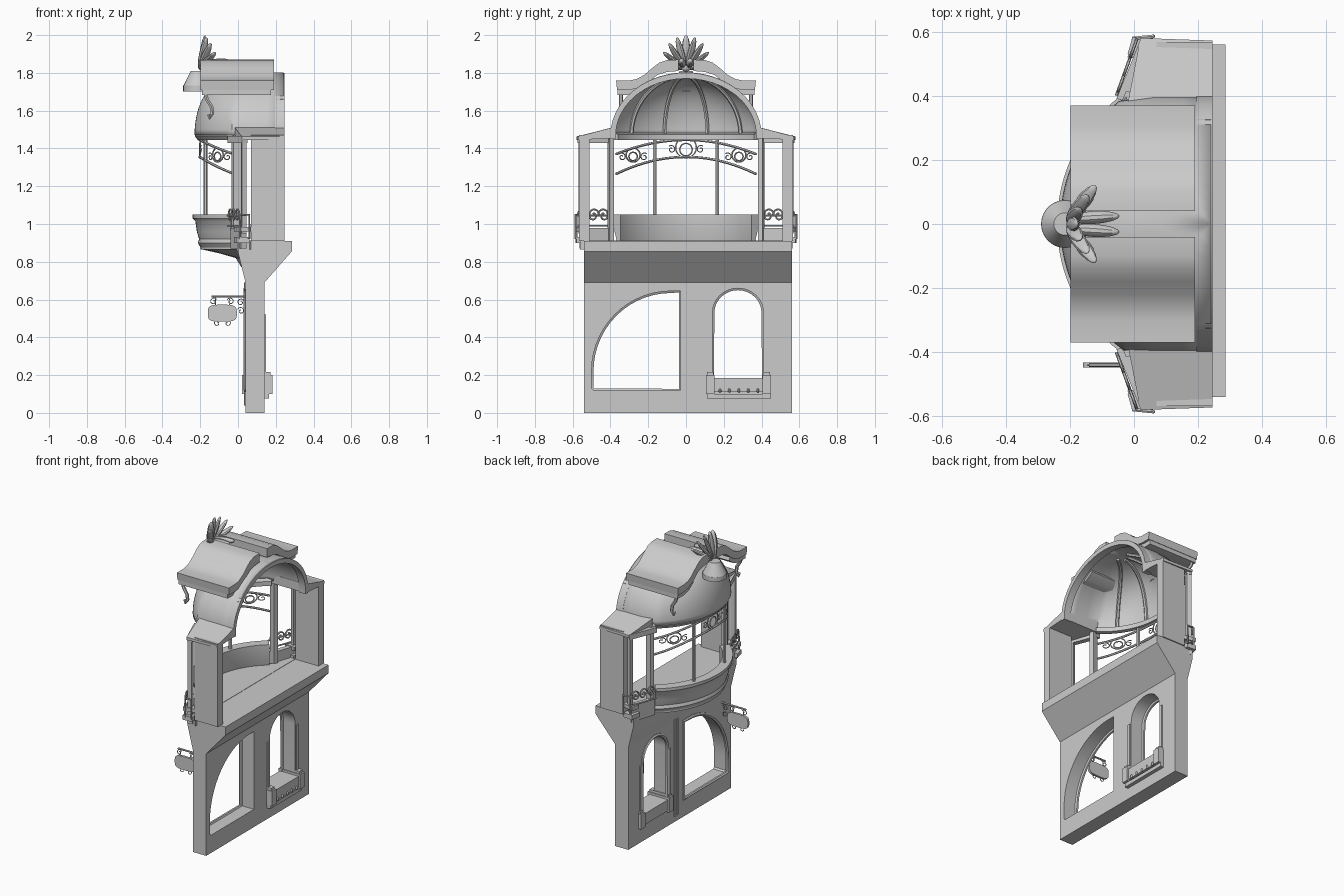
import bpy, bmesh
from math import sin, cos, pi, radians, sqrt, asin
from mathutils import Matrix, Vector

if "Cube" in bpy.data.objects:
    bpy.data.objects.remove(bpy.data.objects["Cube"])

YZ = Matrix(((0, 0, 1, 0), (1, 0, 0, 0), (0, 1, 0, 0), (0, 0, 0, 1)))   # profile in y-z, depth along x
XZ = Matrix(((1, 0, 0, 0), (0, 0, -1, 0), (0, 1, 0, 0), (0, 0, 0, 1)))  # profile in x-z, depth along -y
XC = 0.262  # centre of the bow window's arc


def finish(name, me, angle=35):
    me.shade_smooth()
    me.set_sharp_from_angle(angle=radians(angle))
    ob = bpy.data.objects.new(name, me)
    bpy.context.collection.objects.link(ob)
    return ob


def from_data(name, verts, faces):
    me = bpy.data.meshes.new(name)
    me.from_pydata(verts, [], faces)
    bm = bmesh.new()
    bm.from_mesh(me)
    bmesh.ops.remove_doubles(bm, verts=bm.verts, dist=1e-4)
    bmesh.ops.recalc_face_normals(bm, faces=bm.faces)
    bm.to_mesh(me)
    bm.free()
    return finish(name, me)


def prism(name, low, high):
    n = len(low)
    sides = [(i, (i + 1) % n, (i + 1) % n + n, i + n) for i in range(n)]
    return from_data(name, list(low) + list(high),
                     [tuple(range(n))[::-1], tuple(range(n, 2 * n))] + sides)


def box(name, x0, x1, y0, y1, z0, z1):
    q = [(x0, y0), (x1, y0), (x1, y1), (x0, y1)]
    return prism(name, [(x, y, z0) for x, y in q], [(x, y, z1) for x, y in q])


def curve_mesh(name, cu, mat):
    tmp = bpy.data.objects.new(name, cu)
    bpy.context.collection.objects.link(tmp)
    dg = bpy.context.evaluated_depsgraph_get()
    me = bpy.data.meshes.new_from_object(tmp.evaluated_get(dg))
    bpy.data.objects.remove(tmp)
    me.transform(mat)
    return finish(name, me)


def add_spline(cu, pts, cyclic):
    sp = cu.splines.new('POLY')
    sp.points.add(len(pts) - 1)
    for p, c in zip(sp.points, pts):
        p.co = (c[0], c[1], c[2] if len(c) > 2 else 0, 1)
    sp.use_cyclic_u = cyclic


def plate(name, loops, w0, w1, frame=YZ):
    cu = bpy.data.curves.new(name, 'CURVE')
    cu.dimensions, cu.fill_mode, cu.extrude = '2D', 'BOTH', (w1 - w0) / 2
    for lp in loops:
        add_spline(cu, lp, True)
    return curve_mesh(name, cu, frame @ Matrix.Translation((0, 0, (w0 + w1) / 2)))


def tube(name, pts, r, cyclic=False):
    cu = bpy.data.curves.new(name, 'CURVE')
    cu.dimensions, cu.bevel_depth, cu.bevel_resolution, cu.use_fill_caps = '3D', r, 1, True
    add_spline(cu, pts, cyclic)
    return curve_mesh(name, cu, Matrix())


def bow_x(y, r=0.465):
    return XC - sqrt(r * r - y * y)


def bow_sweep(name, prof, half=52, n=32):
    m, v, f = len(prof), [], []
    for i in range(n + 1):
        a = radians(-half + 2 * half * i / n)
        v += [(XC - r * cos(a), r * sin(a), z) for r, z in prof]
    for i in range(n):
        f += [(i * m + j, i * m + (j + 1) % m, (i + 1) * m + (j + 1) % m, (i + 1) * m + j) for j in range(m)]
    return from_data(name, v, f + [tuple(range(m)), tuple(range(n * m, n * m + m))])


def blob(name, a, b, w, d):
    """Ellipsoid stretched from point a to point b"""
    a, b = Vector(a), Vector(b)
    bm = bmesh.new()
    rot = (b - a).to_track_quat('Z', 'X').to_matrix().to_4x4()
    bmesh.ops.create_uvsphere(bm, u_segments=10, v_segments=8, radius=1, matrix=Matrix.Translation((a + b) / 2)
                              @ rot @ Matrix.Diagonal((d, w, (b - a).length / 2, 1)))
    me = bpy.data.meshes.new(name)
    bm.to_mesh(me)
    bm.free()
    return finish(name, me)


def spiral(c, r, turns, a0, s=1, n=20):
    return [(c[0] + s * r * (1 - .75 * i / n) * cos(a0 + turns * 2 * pi * i / n),
             c[1] + r * (1 - .75 * i / n) * sin(a0 + turns * 2 * pi * i / n)) for i in range(n + 1)]


# Shop wall with a quarter-arched window and a round-arched window
shop = [(-.03, .12), (-.03, .645)] + [(-.08 - .42 * sin(t * pi / 28), .22 + .425 * cos(t * pi / 28)) for t in range(15)] + [(-.5, .13), (-.49, .12)]
arch = [(.14, .12), (.41, .12)] + [(.275 + .135 * cos(t * pi / 16), .53 + .13 * sin(t * pi / 16)) for t in range(17)]
plate("shop_wall", [[(-.54, 0), (.56, 0), (.56, .7), (-.54, .7)], shop, arch], .04, .14)
for nm, lp in (("shop_window_frame", shop), ("arched_window_frame", arch)):
    tube(nm, [(.042, y, z) for y, z in lp], .012, True)
for y in (.035, .065):
    tube("wall_colonnette", [(.04, y, .04), (.04, y, .69)], .009)
for y in (.122, .428):
    box("window_pilaster", .033, .147, y - .01, y + .01, .2, .52)

# Window box below the arched window
box("window_box", .03, .17, .13, .43, .11, .185)
box("window_box_base", .04, .165, .11, .45, .075, .1)
for y in (.105, .405):
    box("window_box_end", .02, .182, y, y + .045, .1, .2)
    box("window_box_cap", .03, .172, y + .005, y + .04, .2, .216)
for i in range(5):
    y = .18 + .05 * i
    blob("window_box_stud", (.172, y, .105), (.172, y, .13), .007, .008)

# Flared cornice carrying the upper floor
plate("floor_cornice", [[(.04, .69), (.14, .69), (.285, .855), (.285, .91), (.0, .91), (.0, .85)]], -.56, .54, XZ)
arc = [(XC - .46 * cos(radians(a)), .46 * sin(radians(a))) for a in range(-54, 55, 6)]
bay = [(.07, -.56)] + arc + [(.07, .56)]
prism("bay_floor", [(x, y, .865) for x, y in bay], [(x, y, .912) for x, y in bay])

# Tapering corbel beneath the bay
rings = [(1, 1, .867), (.6, .75, .845), (.25, .5, .82), (.1, .3, .76), (.03, .15, .7)]
n = len(arc)
from_data("bay_corbel", [(.05 + (x - .05) * sx, y * sy, z) for sx, sy, z in rings for x, y in arc],
          [(k * n + i, k * n + i + 1, k * n + n + i + 1, k * n + n + i) for k in range(4) for i in range(n - 1)])

# Bow parapet and window head
bow_sweep("bow_parapet", [(.44, .9), (.44, 1.05), (.502, 1.05), (.502, 1.03), (.488, 1.015), (.48, .96),
                          (.468, .92), (.475, .9), (.455, .868)])
bow_sweep("window_head", [(.445, 1.445), (.445, 1.475), (.485, 1.485), (.49, 1.465), (.475, 1.445)], 54)
for y in (-.165, .165):
    tube("bow_mullion", [(bow_x(y), y, 1.04), (bow_x(y), y, 1.46)], .011)

# Curved window grille with rings and scrolls
ys = [-.37 + .037 * i for i in range(21)]
for z0, k in ((1.445, .075), (1.355, .09)):
    tube("grille_bar", [(bow_x(y), y, z0 - k * (y / .37) ** 2) for y in ys], .007)
for y0, z0, r in ((0, 1.405, .055), (-.28, 1.365, .037), (.28, 1.365, .037)):
    for rr, dz in ((r, 0), (r * .6, -r * .2)):
        tube("grille_ring", [(bow_x(y0 + rr * cos(t * pi / 10)), y0 + rr * cos(t * pi / 10),
                              z0 + dz + rr * sin(t * pi / 10)) for t in range(20)], .004, True)
    for s in (-1, 1):
        tube("grille_scroll", [(bow_x(y), y, z) for y, z in spiral((y0 + s * (r + .022), z0 - .01), .022, 1.2, 1, s)], .003)

# Side piers, slanted side windows, wing roofs (both ends)
for s in (-1, 1):
    def quad(q, z0, z1, name):
        prism(name, [(x, y * s, z0) for x, y in q], [(x, y * s, z1) for x, y in q])
    quad([(.07, .512), (.245, .512), (.245, .567), (.07, .567)], .91, 1.47, "side_pier")
    quad([(.015, .565), (.045, .55), (-.01, .385), (-.04, .39)], .87, .98, "side_sill_wall")
    quad([(-.005, .585), (.06, .58), (.06, .51), (-.02, .52)], .9, .93, "side_sill_foot")
    quad([(-.005, .583), (.075, .565), (.06, .515), (-.02, .53)], .96, .985, "side_sill_cap")
    quad([(.02, .57), (.045, .56), (.04, .535), (.015, .545)], .95, 1.46, "side_window_outer_post")
    quad([(-.035, .39), (.005, .38), (.015, .405), (-.025, .415)], .91, 1.47, "bay_corner_post")
    quad([(.02, .575), (.05, .56), (-.02, .385), (-.055, .39)], 1.43, 1.465, "side_window_head")
    prism("wing_roof", [(.02, .58 * s, 1.445), (.245, .572 * s, 1.445), (.245, .375 * s, 1.455), (-.02, .375 * s, 1.455)],
          [(.02, .58 * s, 1.463), (.245, .572 * s, 1.463), (.245, .375 * s, 1.515), (-.02, .375 * s, 1.515)])
    # ironwork along the slanted sill
    def slant(u, z):
        return (-.055 + .065 * u, s * (.40 + .18 * u), z)
    for z in (.99, 1.045):
        tube("balcony_rail", [slant(0, z), slant(1, z)], .005)
    tube("balcony_rail_end", [slant(1, .92), slant(1, 1.05), (.06, .585 * s, 1.05), (.06, .585 * s, .92)], .006)
    for u0, d in ((.2, 1), (.5, -1), (.8, 1)):
        tube("balcony_scroll", [slant(u0 + (u - u0) * 4.5, z) for u, z in spiral((u0, 1.045), .038, 1.3, 0, d)], .005)
    # hanging bracket below the roof canopy
    tube("canopy_bracket", [(-.175, .345 * s, 1.7), (-.165, .345 * s, 1.66), (-.14, .345 * s, 1.62), (-.135, .345 * s, 1.585),
                            (-.15, .345 * s, 1.56), (-.155, .345 * s, 1.58)], .011)

# Half dome over the bay
def dome_pt(bx, by, t, k=1.0):
    c = max(cos(t), 0.0)
    return (.24 + (bx - .24) * k * c ** .45, by * k * c, 1.47 + .325 * k * sin(t))


base = [(x, -.39) for x in (.24, .15, .06)] + [(XC - .485 * cos(radians(a)), .485 * sin(radians(a)))
                                                for a in range(-53, 54, 4)] + [(x, .39) for x in (.06, .15, .24)]
nb, T = len(base), 18
dome = from_data("dome", [dome_pt(x, y, i * pi / 2 / T) for i in range(T + 1) for x, y in base],
                 [(k * nb + i, k * nb + i + 1, k * nb + nb + i + 1, k * nb + nb + i) for k in range(T) for i in range(nb - 1)])
mod = dome.modifiers.new("thickness", 'SOLIDIFY')
mod.thickness, mod.offset = .015, 0
for a in (-38, -14, 14, 38):
    x, y = XC - .485 * cos(radians(a)), .485 * sin(radians(a))
    tube("dome_rib", [dome_pt(x, y, i * pi / 44, .965) for i in range(21)], .011)

# Arched rim facing the open side
rim = [(.4 * cos(i * pi / 24), 1.47 + .33 * sin(i * pi / 24)) for i in range(25)]
rim_in = [(.372 * cos(i * pi / 24), 1.47 + .3 * sin(i * pi / 24)) for i in range(25)]
plate("arch_rim", [[(.4, 1.45)] + rim + [(-.4, 1.45), (-.372, 1.45)] + rim_in[::-1] + [(.372, 1.45)]], .195, .245)

# Split swept canopy on top
top = [(.04, 1.87), (.1, 1.868), (.14, 1.855), (.18, 1.825), (.22, 1.79), (.26, 1.768), (.3, 1.76), (.37, 1.76)]
low = [(.365, 1.71), (.3, 1.71), (.25, 1.72), (.2, 1.75), (.15, 1.79), (.1, 1.805), (.04, 1.81)]
under = [(.362, 1.715), (.362, 1.682), (.29, 1.682), (.24, 1.695), (.19, 1.73), (.2, 1.755), (.25, 1.725), (.3, 1.715)]
for s in (-1, 1):
    plate("roof_canopy", [[(y * s, z) for y, z in top + low]], -.198, .19)
    plate("canopy_moulding", [[(y * s, z) for y, z in under]], -.19, .175)

# Lamp hood and shell ornament
bm = bmesh.new()
bmesh.ops.create_cone(bm, cap_ends=True, segments=24, radius1=.075, radius2=.035, depth=.08,
                      matrix=Matrix.Translation((-.215, 0, 1.77)))
bmesh.ops.create_cone(bm, cap_ends=True, segments=24, radius1=.075, radius2=.075, depth=.03,
                      matrix=Matrix.Translation((-.215, 0, 1.717)))
me = bpy.data.meshes.new("lamp_hood")
bm.to_mesh(me)
bm.free()
finish("lamp_hood", me)
for i in range(-4, 5):
    a = i * radians(21)
    blob("shell_petal", (-.205, .01 * sin(a), 1.82),
         (-.175 + .07 * sin(a) ** 2, .135 * sin(a), 1.835 + .165 * cos(a)), .023, .014)
for s in (-1, 1):
    blob("shell_tail", (-.21, .015 * s, 1.84), (-.045, .025 * s, 1.865), .02, .022)
blob("shell_knob", (-.175, 0, 1.805), (-.175, 0, 1.855), .026, .026)

# Blank hanging sign on an iron bracket
Y = -.44
oval = [(-.083 + .077 * abs(cos(t)) ** .55 * (1 if cos(t) > 0 else -1), .528 + .045 * abs(sin(t)) ** .55 * (1 if sin(t) > 0 else -1))
        for t in [2 * pi * (i + .5) / 32 for i in range(32)]]
plate("sign_board", [oval], -Y - .008, -Y + .008, XZ)
tube("sign_bar", [(-.14, Y, .615), (.05, Y, .615)], .006)
for x in (-.12, -.045):
    tube("sign_hanger", [(x, Y, .615), (x, Y, .565)], .003)
for c, d in (((-.13, .59), 1), ((-.04, .59), -1), ((.015, .585), 1), ((.015, .54), -1), ((-.11, .475), 1), ((-.055, .475), -1)):
    tube("sign_scroll", [(x, Y, z) for x, z in spiral(c, .02, 1.2, .5, d)], .0025)
